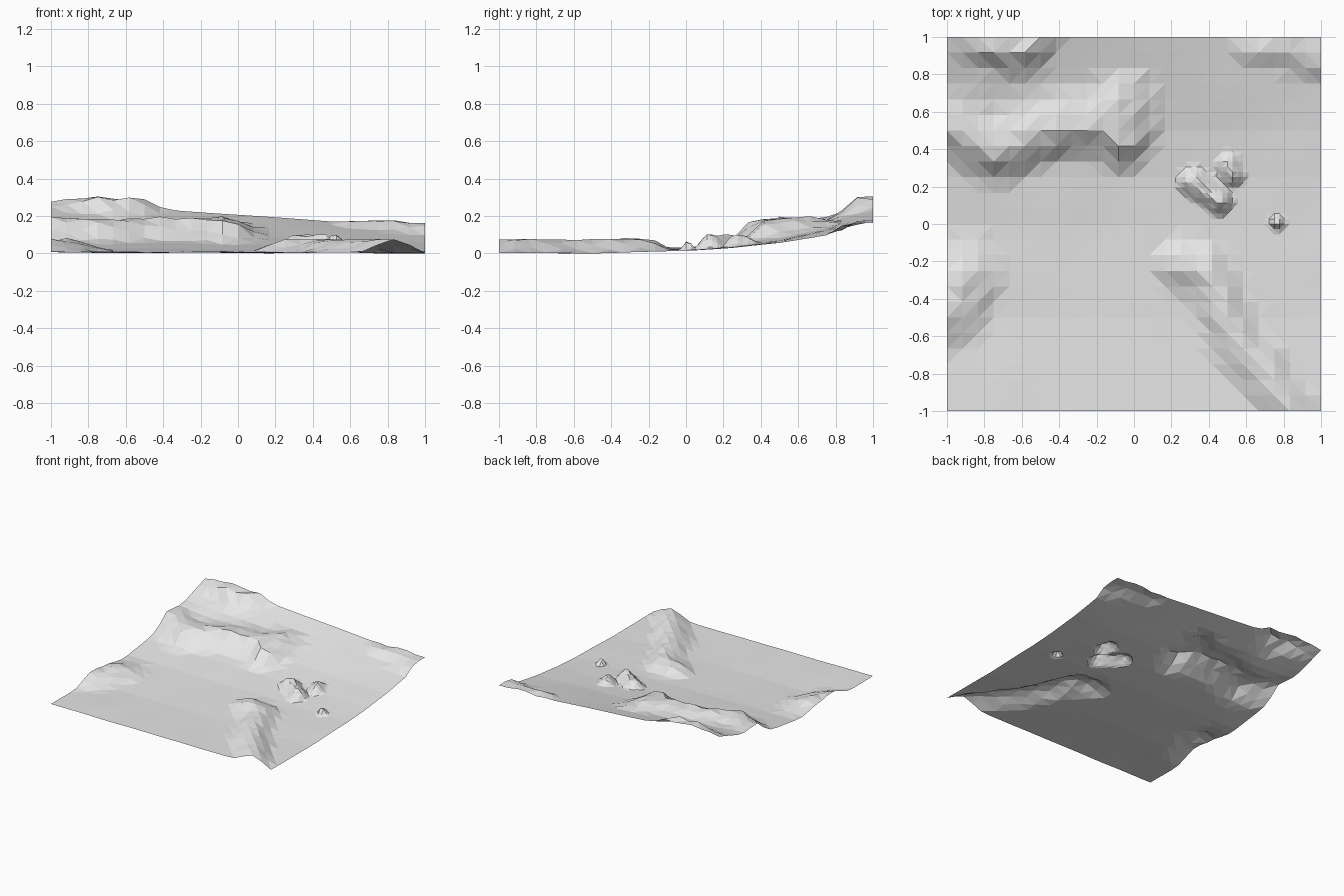
import bpy, bmesh, random
from mathutils import Vector, noise

if "Cube" in bpy.data.objects:
    bpy.data.objects.remove(bpy.data.objects["Cube"])

random.seed(4)

# One plain stone-grey material
grey = bpy.data.materials.new("stone_grey")
grey.diffuse_color = (0.8, 0.8, 0.8, 1)
grey.use_nodes = True
grey.node_tree.nodes["Principled BSDF"].inputs["Base Color"].default_value = grey.diffuse_color

# Slope of the ground from front to back: (y, height)
SLOPE = [(-1, .01), (-.5, .006), (0, .025), (.25, .05), (.5, .09), (.8, .16), (1, .21)]


def base(x, y):
    for (y0, z0), (y1, z1) in zip(SLOPE, SLOPE[1:]):
        if y <= y1 + 1e-6:
            z = z0 + (z1 - z0) * (y - y0) / (y1 - y0)
            break
    return z * (1 - .33 * x) + .004 * noise.noise((x * 3, y * 3, 0))


# Rock outcrops as thick spines: top height, slope width, radius, spine
BOULDER = (.297, .10, .14, [(-.85, 1), (-.6, .93), (-.54, 1)])
BACK_LEDGE = (.175, .07, .13, [(.63, .99), (1, .92)])
PLATEAU = (.193, .15, .19, [(-1, .57), (-.75, .41), (-.4, .55), (-.1, .54)])
PLATEAU_END = (.193, .15, .19, [(-.07, .48), (-.07, .65)])
LEFT_MOUND = (.085, .20, .21, [(-.9, -.27), (-1, -.48)])
RIDGE = (.08, .12, .15, [(.24, -.22), (.38, -.23), (.54, -.6), (.84, -1)])
STONE_A = (.1, .06, .085, [(.31, .23), (.45, .13)])
STONE_B = (.1, .06, .07, [(.5, .32), (.53, .26)])
STONE_C = (.065, .03, .045, [(.76, .01), (.77, .01)])
ROCKS = (BOULDER, BACK_LEDGE, PLATEAU, PLATEAU_END, LEFT_MOUND, RIDGE,
         STONE_A, STONE_B, STONE_C)


def spine_distance(p, spine):
    best = 9
    for a, b in zip(spine, spine[1:]):
        a, b = Vector(a), Vector(b)
        t = max(0, min(1, (p - a).dot(b - a) / (b - a).length_squared))
        best = min(best, (p - a.lerp(b, t)).length)
    return best


def height(x, y):
    ground = z = base(x, y)
    p = Vector((x, y))
    for top, width, radius, spine in ROCKS:
        # outline wobbles a little so that it is not a clean capsule
        wobble = .2 * width * noise.noise((x * 9, y * 9, 2))
        d = radius - spine_distance(p, spine) + wobble
        if d > 0:
            k = min(1, d / width)
            rough = random.uniform(-1, 1) * .05 * top
            z = max(z, ground + k * (max(0, top - ground) + rough))
    return z


# Terrain sheet, finer around the small stones
bm = bmesh.new()
bmesh.ops.create_grid(bm, x_segments=24, y_segments=24, size=1)


def near_stone(f):
    c = f.calc_center_median().to_2d()
    return any(spine_distance(c, s[3]) < s[2] + .05 for s in (STONE_A, STONE_B, STONE_C))


edges = {e for f in bm.faces if near_stone(f) for e in f.edges}
bmesh.ops.subdivide_edges(bm, edges=list(edges), cuts=2, use_grid_fill=True)
bmesh.ops.triangulate(bm, faces=[f for f in bm.faces if len(f.verts) > 4])

for v in bm.verts:
    v.co.z = height(v.co.x, v.co.y)
low = min(v.co.z for v in bm.verts)
for v in bm.verts:
    v.co.z -= low
bmesh.ops.triangulate(bm, faces=bm.faces[:], quad_method='SHORT_EDGE')

mesh = bpy.data.meshes.new("rocky_ground")
bm.to_mesh(mesh)
bm.free()
mesh.materials.append(grey)
ground_obj = bpy.data.objects.new("rocky_ground", mesh)
bpy.context.collection.objects.link(ground_obj)
